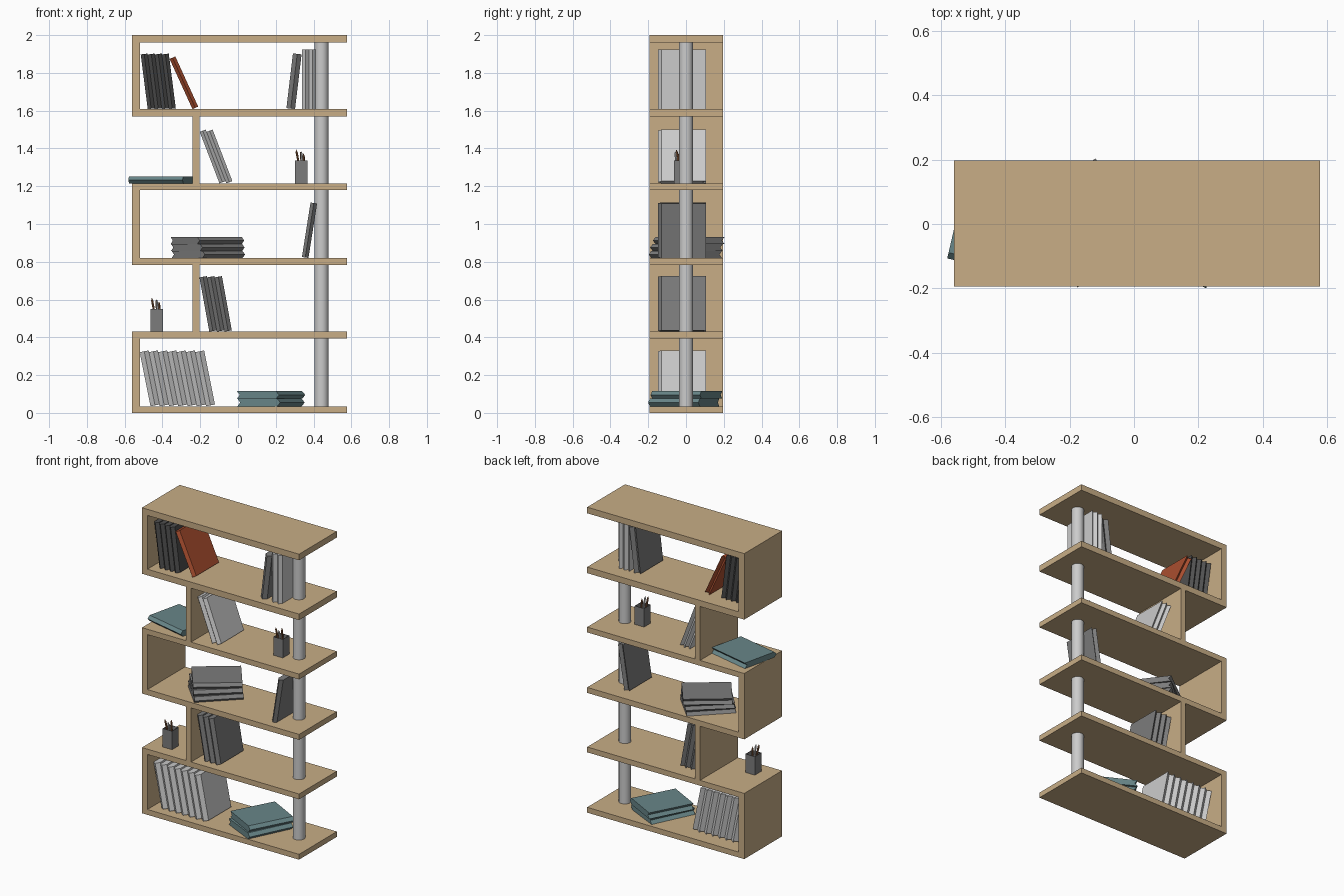
import bpy, bmesh
from math import radians, cos
from mathutils import Vector, Matrix

if "Cube" in bpy.data.objects:
    bpy.data.objects.remove(bpy.data.objects["Cube"])

COLOURS = {"wood": (0.58, 0.42, 0.24), "teal": (0.14, 0.24, 0.25), "red": (0.42, 0.08, 0.03),
           "dark": (0.08, 0.08, 0.08), "mid": (0.2, 0.2, 0.2), "brown": (0.25, 0.1, 0.04)}
MATS = {}


def finish(name, bm, colour=None):
    bmesh.ops.recalc_face_normals(bm, faces=bm.faces)
    me = bpy.data.meshes.new(name)
    bm.to_mesh(me)
    bm.free()
    ob = bpy.data.objects.new(name, me)
    bpy.context.collection.objects.link(ob)
    if colour:
        if colour not in MATS:
            MATS[colour] = bpy.data.materials.new(colour)
            MATS[colour].diffuse_color = (*COLOURS[colour], 1)
        me.materials.append(MATS[colour])
    return ob


def box(name, lo, hi, colour=None, open_top=False):
    bm = bmesh.new()
    lo, hi = Vector(lo), Vector(hi)
    bmesh.ops.create_cube(bm, size=1)
    bmesh.ops.transform(bm, verts=bm.verts,
                        matrix=Matrix.Translation((lo + hi) / 2) @ Matrix.Diagonal((*(hi - lo), 1)))
    if open_top:
        bm.faces.ensure_lookup_table()
        top = max(bm.faces, key=lambda f: f.calc_center_median().z)
        bmesh.ops.delete(bm, geom=[top], context='FACES_ONLY')
    return finish(name, bm, colour)


def book(name, t, h, colour):
    """Upright book: pointed spine towards -y, hollow fore edge towards +y."""
    bm = bmesh.new()
    prof = [(0, -.108), (t / 2, -.1265), (t, -.108), (t, .1265), (t / 2, .109), (0, .1265)]
    face = bm.faces.new([bm.verts.new((x, y, 0)) for x, y in prof])
    top = bmesh.ops.extrude_face_region(bm, geom=[face])["geom"]
    bmesh.ops.translate(bm, vec=(0, 0, h),
                        verts=[g for g in top if isinstance(g, bmesh.types.BMVert)])
    return finish(name, bm, colour)


def book_row(name, n, x, z, t, lean, colour=None, h=.292):
    """Row of leaning books; positive lean tips the tops to the left."""
    a = radians(lean)
    for i in range(n):
        ob = book(f"{name}_{i + 1}", t, h, colour)
        shift = Matrix.Translation((-t if lean < 0 else 0, 0, 0))
        ob.data.transform(shift)
        ob.location = (x + i * t / cos(a), -.0215, z)
        ob.rotation_euler = (0, -a, 0)


def flat_book(name, x, y, z, t, turn, colour):
    """Book lying flat, its spine turned away from the front by an angle."""
    ob = book(name, t, .295, colour)
    ob.data.transform(Matrix.Translation((-.1475, 0, t)) @ Matrix.Rotation(radians(90), 4, 'Y'))
    ob.location = (x, y, z)
    ob.rotation_euler.z = radians(turn)


def pen_cup(name, x, y, z):
    cup = box(name, (x - .034, y - .034, z), (x + .034, y + .034, z + .121), "mid", open_top=True)
    wall = cup.modifiers.new("wall", 'SOLIDIFY')
    wall.thickness = .004
    wall.offset = -1
    # leaning pens
    for i, (dx, dy, top) in enumerate([(-.027, -.02, .178), (-.004, .012, .168), (.012, -.01, .158), (.0, -.027, .17)]):
        foot, tip = Vector((dx * .3 + .012, dy * .4, .01)), Vector((dx, dy, top))
        d = tip - foot
        bm = bmesh.new()
        bmesh.ops.create_cone(bm, cap_ends=True, segments=6, radius1=.006, radius2=.006, depth=d.length - .014)
        body = Matrix.Translation((0, 0, d.length / 2 - .007))
        bmesh.ops.transform(bm, matrix=body, verts=bm.verts)
        bmesh.ops.create_cone(bm, cap_ends=False, segments=6, radius1=.006, radius2=.001, depth=.014,
                              matrix=Matrix.Translation((0, 0, d.length - .007)))
        pen = finish(f"{name}_pen_{i + 1}", bm, None if i == 3 else "brown")
        pen.location = Vector((x, y, z)) + foot
        pen.rotation_euler = d.to_track_quat('Z', 'Y').to_euler()


# shelves (bottom and top heights) and the zigzag uprights between them
Y0, Y1 = -.194, .197
LEVELS = [(0, .035), (.395, .43), (.784, .82), (1.18, 1.215), (1.568, 1.608), (1.96, 2)]
for i, (a, b) in enumerate(LEVELS):
    box(f"shelf_{i + 1}", (-.56, Y0, a), (.578, Y1, b), "wood")
for i in range(5):
    x0, x1 = (-.56, -.52) if i % 2 == 0 else (-.24, -.204)
    box(f"upright_{i + 1}", (x0, Y0, LEVELS[i][1]), (x1, Y1, LEVELS[i + 1][0]), "wood")

# round support pole
bm = bmesh.new()
bmesh.ops.create_cone(bm, cap_ends=True, segments=32, radius1=.037, radius2=.037, depth=1.94,
                      matrix=Matrix.Translation((.442, 0, .995)))
pole = finish("support_pole", bm)
bpy.context.view_layer.objects.active = pole
pole.select_set(True)
bpy.ops.object.shade_smooth_by_angle()

F1, F2, F3, F4, F5 = [b for _, b in LEVELS[:5]]

# standing and leaning books
book_row("bottom_books", 7, -.463, F1, .048, 11.3)
book_row("second_books", 3, -.152, F2, .0395, 10.3, "mid")
book_row("third_book", 1, .373, F3, .035, -9, "mid")
book_row("fourth_books", 2, -.098, F4, .034, 21)
book_row("top_dark_books", 4, -.478, F5, .037, 7.3, "dark")
book_row("top_red_book", 1, -.241, F5, .033, 24.5, "red")
book_row("top_leaning_book", 1, .302, F5, .046, -6.8, "mid")
book_row("top_straight_books", 2, .338, F5, .037, 0, None, .315)

# stacked and lying books
for i, (dx, dy, turn) in enumerate([(.003, -.004, 44), (0, .002, 41), (-.002, .014, 37)]):
    flat_book(f"grey_stack_{i + 1}", -.16 + dx, dy, F3 + i * .037, .037, turn, "mid")
for i, (dy, turn) in enumerate([(-.012, 64), (.002, 62)]):
    flat_book(f"teal_stack_{i + 1}", .175, dy, F1 + i * .04, .04, turn, "teal")
flat_book("teal_lying_book", -.409, -.017, F4, .037, -13, "teal")

# pen cups
pen_cup("lower_pen_cup", -.43, -.083, F2)
pen_cup("upper_pen_cup", .335, -.03, F4)

for m in bpy.data.materials:
    if m.users and not m.is_grease_pencil:
        m.use_nodes = True
        m.node_tree.nodes["Principled BSDF"].inputs["Base Color"].default_value = m.diffuse_color
